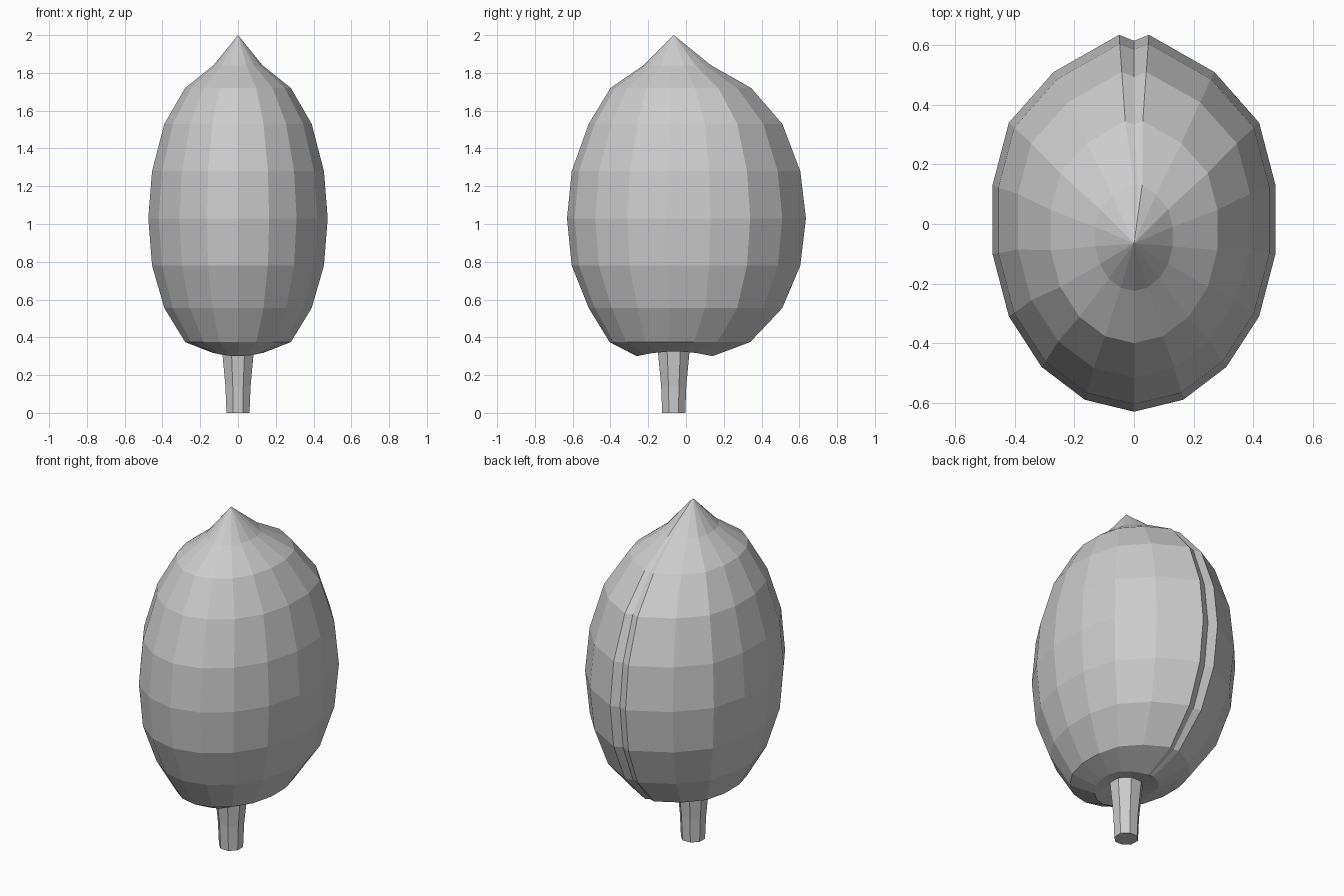
import bpy, bmesh, math

cube = bpy.data.objects.get("Cube")
if cube:
    bpy.data.objects.remove(cube)

# One plain grey for everything
grey = bpy.data.materials.new("plain grey")
grey.use_nodes = True
color = (0.6, 0.6, 0.6, 1)
grey.diffuse_color = color
grey.node_tree.nodes["Principled BSDF"].inputs["Base Color"].default_value = color


def loft(name, rings, tip=None):
    """Skin closed rings from bottom to top, capping the bottom and the top or tip."""
    bm = bmesh.new()
    loops = [[bm.verts.new(p) for p in ring] for ring in rings]
    n = len(loops[0])
    for low, high in zip(loops, loops[1:]):
        for i in range(n):
            j = (i + 1) % n
            bm.faces.new((low[i], low[j], high[j], high[i]))
    bm.faces.new(loops[0][::-1])
    if tip:
        top = bm.verts.new(tip)
        for i in range(n):
            bm.faces.new((loops[-1][i], loops[-1][(i + 1) % n], top))
    else:
        bm.faces.new(loops[-1])
    bmesh.ops.recalc_face_normals(bm, faces=bm.faces)
    mesh = bpy.data.meshes.new(name)
    bm.to_mesh(mesh)
    bm.free()
    mesh.materials.append(grey)
    obj = bpy.data.objects.new(name, mesh)
    bpy.context.collection.objects.link(obj)
    return obj


# Half outline at the widest level, front to back, ending in the seam's edge
half = [(0.165, -0.59), (0.31, -0.48), (0.42, -0.31), (0.475, -0.1),
        (0.475, 0.13), (0.42, 0.34), (0.27, 0.51), (0.05, 0.635)]
outline = [(0, -0.63)] + half + [(0, 0.615)] + [(-x, y) for x, y in half[::-1]]
SEAM = len(half) + 1


def pod_ring(z, width, front, back, dip=0, seam_shift=0):
    """Fit the outline to a level; dip lowers front and back, seam_shift skews the seam."""
    ring = []
    for i, (x, y) in enumerate(outline):
        t = (y + 0.63) / 1.265
        shift = seam_shift if abs(i - SEAM) <= 1 else 0
        ring.append((x / 0.475 * width + shift, front + (back - front) * t,
                     z - dip * (2 * t - 1) ** 2))
    return ring


# Pod body: hollow under-side, swelling sides, pointed top
CENTRE = -0.065
levels = [(0.33, 0.08, -0.15, 0.02), (0.325, 0.15, -0.26, 0.14, 0.025),
          (0.375, 0.28, -0.405, 0.34), (0.555, 0.39, -0.515, 0.51),
          (0.78, 0.455, -0.605, 0.605), (1.03, 0.475, -0.63, 0.635),
          (1.28, 0.455, -0.605, 0.605), (1.53, 0.39, -0.515, 0.51),
          (1.72, 0.28, -0.4, 0.345), (1.84, 0.13, -0.225, 0.133, 0, 0.014)]
loft("pod_body", [pod_ring(*level) for level in levels], (0, CENTRE, 2))

# Tapered stem
SIDES = 8
stem_rings = []
for z, radius in ((0, 0.066), (0.14, 0.072), (0.34, 0.092)):
    angles = [2 * math.pi * (i + 0.5) / SIDES for i in range(SIDES)]
    stem_rings.append([(radius * math.cos(a), CENTRE + radius * math.sin(a), z)
                       for a in angles])
loft("stem", stem_rings)
